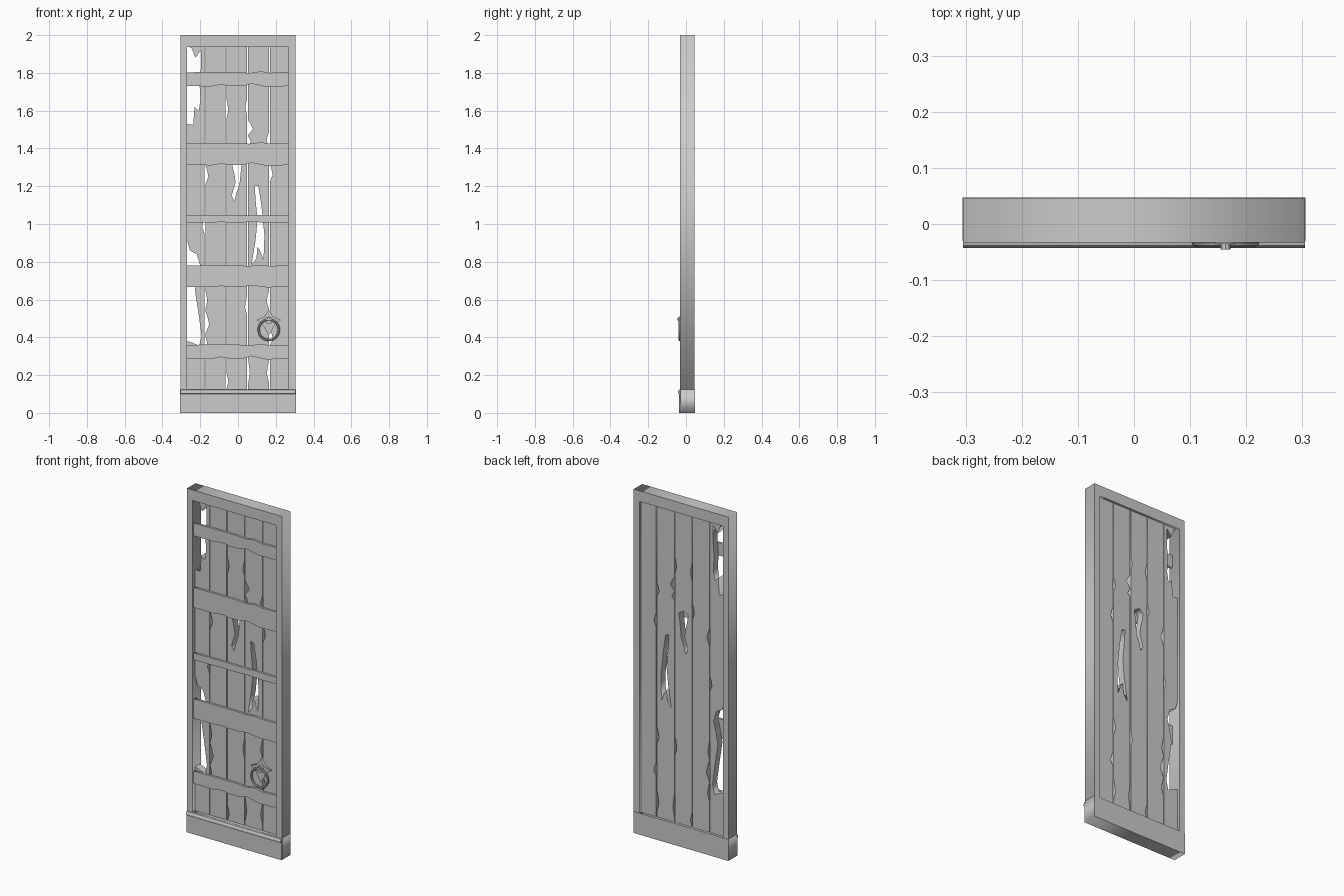
import bpy, bmesh, math
from mathutils import Matrix

if "Cube" in bpy.data.objects:
    bpy.data.objects.remove(bpy.data.objects["Cube"])


def panel(name, outlines, y0, y1):
    """Flat cut-out in the XZ plane; outlines after the first are holes."""
    cu = bpy.data.curves.new(name, 'CURVE')
    cu.dimensions, cu.fill_mode = '2D', 'BOTH'
    cu.extrude = (y1 - y0) / 2
    for pts in outlines:
        sp = cu.splines.new('POLY')
        sp.points.add(len(pts) - 1)
        for p, (x, z) in zip(sp.points, pts):
            p.co = (x, z, 0, 1)
        sp.use_cyclic_u = True
    tmp = bpy.data.objects.new(name + "_tmp", cu)
    bpy.context.collection.objects.link(tmp)
    me = bpy.data.meshes.new_from_object(tmp)
    bpy.data.objects.remove(tmp)
    me.transform(Matrix.Translation((0, (y0 + y1) / 2, 0)) @ Matrix.Rotation(math.pi / 2, 4, 'X'))
    bm = bmesh.new()
    bm.from_mesh(me)
    bmesh.ops.remove_doubles(bm, verts=bm.verts, dist=1e-5)
    bmesh.ops.recalc_face_normals(bm, faces=bm.faces)
    bm.to_mesh(me)
    bm.free()
    ob = bpy.data.objects.new(name, me)
    bpy.context.collection.objects.link(ob)
    return ob


def rect(x0, x1, z0, z1):
    return [(x0, z0), (x1, z0), (x1, z1), (x0, z1)]


# Frame and kick board
panel("door_frame", [rect(-.305, .305, 0, 2), rect(-.27, .267, .12, 1.938)], -.033, .045)
panel("kick_board", [rect(-.306, .306, 0, .125)], -.03, .047)
panel("kick_board_front", [rect(-.305, .305, 0, .102)], -.036, -.03)

# Moulding: small profile swept across the width
bm = bmesh.new()
prof = [(-.03, .1), (-.043, .102), (-.043, .112), (-.038, .122), (-.03, .124)]
f = bm.faces.new([bm.verts.new((-.305, y, z)) for y, z in prof])
ext = bmesh.ops.extrude_face_region(bm, geom=[f])['geom']
bmesh.ops.translate(bm, verts=[v for v in ext if isinstance(v, bmesh.types.BMVert)], vec=(.61, 0, 0))
if not f.is_valid or len([g for g in bm.faces if len(g.verts) == 5]) < 2:
    bm.faces.new([v for v in bm.verts if v.co.x < 0])
bmesh.ops.recalc_face_normals(bm, faces=bm.faces)
me = bpy.data.meshes.new("moulding")
bm.to_mesh(me)
bm.free()
bpy.context.collection.objects.link(bpy.data.objects.new("moulding", me))

# Planks with splintered edges and holes
Z0, Z1 = .115, 1.945
PY0, PY1 = -.01, .032


def edge(x, notches, inward):
    pts = [(x, Z0)]
    for z, depth, h in sorted(notches):
        pts += [(x, z - h), (x + inward * depth, z - h * .2),
                (x + inward * depth * .6, z + h * .4), (x, z + h)]
    return pts + [(x, Z1)]


def plank(name, left, right, holes=()):
    panel(name, [right + left[::-1], *holes], PY0, PY1)


broken_edge = [(-.272, Z0), (-.272, .38), (-.25, .375), (-.205, .355), (-.193, .41), (-.208, .52),
               (-.228, .65), (-.215, .72), (-.2, .78), (-.218, .84), (-.255, .86), (-.268, .91),
               (-.272, .91), (-.272, 1.53), (-.237, 1.525), (-.23, 1.62), (-.208, 1.6), (-.198, 1.66),
               (-.203, 1.73), (-.197, 1.82), (-.197, 1.92), (-.225, 1.88), (-.245, 1.93), (-.272, Z1)]
hole_mid = [(-.03, 1.31), (-.035, 1.35), (-.01, 1.37), (.025, 1.35), (.018, 1.31), (.008, 1.21), (-.008, 1.165),
            (-.02, 1.12), (-.034, 1.15), (-.013, 1.22), (-.018, 1.26)]
hole_right = [(.088, 1.205), (.108, 1.2), (.124, 1.1), (.14, .94), (.135, .81), (.114, .865),
              (.103, .88), (.098, .82), (.072, .785), (.093, .915), (.103, 1.02), (.093, 1.13)]
G = .0025
plank("plank_1", broken_edge, edge(-.175 - G, [(.99, .012, .04)], -1))
plank("plank_2", edge(-.175 + G, [(.48, .02, .06), (.6, .01, .05), (.36, .012, .05), (1.26, .016, .05)], 1),
      edge(-.063 - G, [(1.38, .01, .04)], -1))
plank("plank_3", edge(-.063 + G, [(1.61, .009, .05), (.17, .01, .04)], 1),
      edge(.05 - G, [(1.62, .009, .04), (.57, .01, .05)], -1), [hole_mid])
plank("plank_4", edge(.05 + G, [(1.51, .026, .04), (1.44, .016, .025), (.22, .01, .07)], 1),
      edge(.167 - G, [(1.45, .013, .04), (.6, .013, .05), (.22, .012, .06)], -1), [hole_right])
plank("plank_5", edge(.167 + G, [(1.27, .014, .045), (.4, .016, .04)], 1), edge(.269, [], -1))

# Cross battens with worn lower edges
for i, (z0, z1, wave) in enumerate([(.287, .36, .014), (.667, .78, .008), (1.008, 1.047, .004),
                                    (1.312, 1.428, .012), (1.73, 1.803, .013)]):
    low = [(-.27, 0), (-.14, -.1), (-.09, .6), (-.04, 0), (.03, .1), (.07, 1), (.15, -.3), (.267, 0)]
    high = [(.267, 0), (.17, -.2), (.12, .4), (.06, -.3), (0, .1), (-.15, .1), (-.27, 0)]
    panel(f"batten_{i + 1}", [[(x, z0 + k * wave) for x, k in low] +
                              [(x, z1 + k * wave) for x, k in high]], -.022, PY0 + .001)

# Handle: pointed back plate, knob and ring
HX = .163
half = [(0, .545), (.024, .508), (.064, .492), (.034, .47), (0, .41)]
plate = [(HX + x, z) for x, z in half] + [(HX - x, z) for x, z in half[-2:0:-1]]
panel("handle_plate", [plate], -.024, PY0 + .001)
bpy.ops.mesh.primitive_cylinder_add(vertices=12, radius=.02, depth=.02, location=(HX, -.026, .49),
                                    rotation=(math.pi / 2, 0, 0))
bpy.context.object.name = "handle_boss"
bpy.ops.mesh.primitive_cylinder_add(vertices=8, radius=.009, depth=.03, location=(HX, -.03, .497),
                                    rotation=(math.pi / 2, 0, 0))
bpy.context.object.name = "handle_pin"
bpy.ops.mesh.primitive_torus_add(major_segments=24, minor_segments=8, major_radius=.054, minor_radius=.006,
                                 location=(HX, -.034, .44), rotation=(math.pi / 2, 0, 0))
bpy.context.object.name = "handle_ring"
bpy.ops.object.shade_smooth_by_angle()
